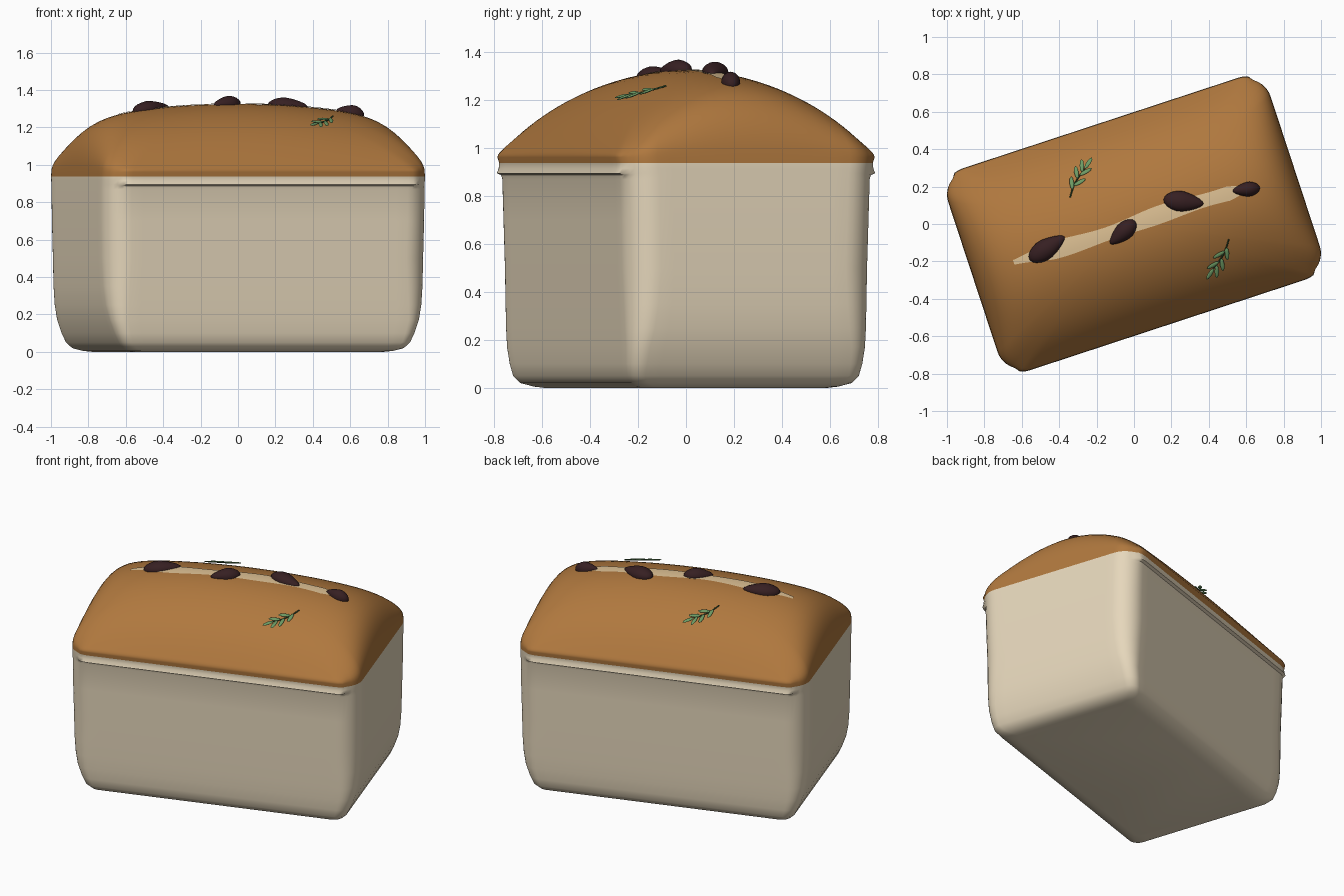
import bpy, bmesh, math
from mathutils import Matrix, Vector

cube = bpy.data.objects.get("Cube")
if cube:
    bpy.data.objects.remove(cube, do_unlink=True)

TURN = Matrix.Rotation(math.radians(18.2), 4, 'Z')
UNTURN = TURN.inverted()
HALF_L, HALF_W, CORNER = 0.905, 0.553, 0.13
LIP_Z, RISE = 0.962, 0.363


def material(name, rgb):
    m = bpy.data.materials.new(name)
    m.use_nodes = True
    m.diffuse_color = (*rgb, 1)
    m.node_tree.nodes["Principled BSDF"].inputs["Base Color"].default_value = (*rgb, 1)
    return m


DOUGH = material("pale_dough", (0.79, 0.68, 0.50))
CRUST = material("brown_crust", (0.43, 0.187, 0.048))
CRUMB = material("tan_crumb", (0.74, 0.54, 0.30))
SEED = material("dark_seed", (0.037, 0.014, 0.016))
LEAF = material("leaf_green", (0.15, 0.32, 0.125))
STEM = material("stem_green", (0.035, 0.09, 0.03))


def finish(bm, name, mats, angle=50):
    bmesh.ops.recalc_face_normals(bm, faces=bm.faces)
    me = bpy.data.meshes.new(name)
    bm.to_mesh(me)
    bm.free()
    for m in mats:
        me.materials.append(m)
    ob = bpy.data.objects.new(name, me)
    bpy.context.collection.objects.link(ob)
    bpy.ops.object.select_all(action='DESELECT')
    ob.select_set(True)
    bpy.context.view_layer.objects.active = ob
    bpy.ops.object.shade_smooth_by_angle(angle=math.radians(angle))
    return ob


def dome(u, v, s=None):
    """Crust height in the loaf's own axes; s runs from 0 at the middle to 1 at the lip."""
    a, b = min(abs(u) / HALF_L, 1), min(abs(v) / HALF_W, 1)
    edge = math.sqrt(1 - (max(a, b) if s is None else s) ** 10)
    return LIP_Z + RISE * edge * (1 - 0.25 * a * a) * (1 - 0.8 * b * b)


def lie_on_crust(x, y, angle, lift=0.0):
    """Matrix lying on the crust, its x axis along a compass angle."""
    def at(px, py):
        p = UNTURN @ Vector((px, py, 0))
        return Vector((px, py, dome(p.x, p.y)))
    e = 0.01
    n = (at(x + e, y) - at(x - e, y)).cross(at(x, y + e) - at(x, y - e)).normalized()
    d = Vector((math.cos(angle), math.sin(angle), 0))
    d = (d - n * d.dot(n)).normalized()
    m = Matrix((d, n.cross(d), n)).transposed().to_4x4()
    return Matrix.Translation(at(x, y) + n * lift) @ m


def outline(hl, hw, r):
    """Rounded rectangle with evenly divided sides and corners."""
    pts = []
    signs = ((1, 1), (-1, 1), (-1, -1), (1, -1))
    for k, (sx, sy) in enumerate(signs):
        for i in range(9):
            a = math.pi / 2 * (k + i / 8)
            pts.append(Vector((sx * (hl - r) + r * math.cos(a),
                               sy * (hw - r) + r * math.sin(a))))
        nx, ny = signs[(k + 1) % 4]
        a = math.pi / 2 * (k + 1)
        start = pts[-1]
        end = Vector((nx * (hl - r) + r * math.cos(a), ny * (hw - r) + r * math.sin(a)))
        n = 24 if k % 2 == 0 else 14
        pts += [start.lerp(end, i / n) for i in range(1, n)]
    return pts


def push_sides(pts, amount):
    """Move the long sides outward, leaving ends and corners in place."""
    reach = max(p.y for p in pts)
    scale = max(p.x for p in pts) / HALF_L
    for p in pts:
        if abs(p.x) < 0.83 * scale and abs(p.y) > reach * 0.97:
            p.y += math.copysign(amount, p.y)
    return pts


# Loaf: stacked rings with a groove under the lip, then a domed crust
rings = []
for z, hl, hw, r, push in ((0, 0.70, 0.41, 0.06, 0), (0.005, 0.745, 0.44, 0.06, 0),
                           (0.02, 0.79, 0.485, 0.06, 0), (0.05, 0.818, 0.507, 0.06, 0),
                           (0.1, 0.842, 0.517, 0.07, 0), (0.17, 0.868, 0.523, 0.08, 0),
                           (0.25, 0.886, 0.527, 0.1, 0), (0.35, 0.896, 0.53, 0.115, 0),
                           (0.5, 0.902, 0.535, CORNER, 0), (0.7, 0.906, 0.54, CORNER, 0),
                           (0.87, 0.907, 0.545, CORNER, 0), (0.888, 0.907, 0.546, CORNER, -0.004),
                           (0.895, 0.907, 0.547, CORNER, -0.022), (0.915, 0.907, 0.549, CORNER, -0.012),
                           (0.938, 0.907, 0.551, CORNER, 0.008)):
    rings.append([(p.x, p.y, z) for p in push_sides(outline(hl, hw, r), push)])
STEPS = 24
for i in range(STEPS, 0, -1):
    s = math.sin(math.pi / 2 * i / STEPS)
    pts = push_sides([p * s for p in outline(HALF_L, HALF_W, CORNER)], 0.014 * s ** 8)
    rings.append([(p.x, p.y, dome(p.x, p.y, s)) for p in pts])

bm = bmesh.new()
rows = [[bm.verts.new(TURN @ Vector(c)) for c in ring] for ring in rings]
count = len(rows[0])
bm.faces.new(rows[0])
for lo, hi in zip(rows, rows[1:]):
    for i in range(count):
        j = (i + 1) % count
        bm.faces.new((lo[i], lo[j], hi[j], hi[i]))
tip = bm.verts.new((0, 0, dome(0, 0)))
for i in range(count):
    bm.faces.new((rows[-1][i], rows[-1][(i + 1) % count], tip))
for f in bm.faces:
    f.material_index = int(min(v.co.z for v in f.verts) > 0.93)
finish(bm, "loaf", (DOUGH, CRUST))

# Scored split along the ridge, a thin wavy plate following the crust
bm = bmesh.new()
prev = None
for i in range(41):
    t = i / 40
    u = -0.675 + 1.3 * t
    half = 0.042 * min(1, t * 4 + 0.35, (1 - t) * 10 + 0.3) * (1 + 0.15 * math.sin(11 * u))
    mid = 0.006 * math.sin(7 * u)
    row = []
    for k in range(-2, 3):
        v = mid + half * k / 2
        row.append(bm.verts.new(TURN @ Vector((u, v, dome(u, v) + 0.004))))
    if prev:
        for k in range(4):
            bm.faces.new((prev[k], row[k], row[k + 1], prev[k + 1]))
    prev = row
finish(bm, "score_split", (CRUMB,))

# Drop-shaped seeds, pointed toward their own +x
for i, (x, y, deg, length, width) in enumerate((
        (-0.465, -0.13, 33, 0.225, 0.115), (-0.06, -0.045, 222, 0.18, 0.1),
        (0.265, 0.12, -6, 0.215, 0.115), (0.6, 0.185, 187, 0.15, 0.082))):
    bm = bmesh.new()
    bmesh.ops.create_icosphere(bm, subdivisions=3, radius=1)
    for v in bm.verts:
        taper = 1 - 0.35 * max(v.co.x + 0.2, 0)
        v.co = Vector((v.co.x * length / 2, v.co.y * taper * width / 2, v.co.z * taper * 0.046))
    bm.transform(lie_on_crust(x, y, math.radians(deg)))
    finish(bm, f"seed_{i + 1}", (SEED,))


def sprig(name, x, y, deg):
    """Herb sprig on a straight tangent plane: bent stem, alternate leaves and a tip leaf."""
    place = lie_on_crust(x, y, math.radians(deg), 0.008)
    path = [Vector((0.022 * i, 0.012 * math.sin(i * 0.4), 0)) for i in range(9)]
    curve = bpy.data.curves.new(name + "_stem", 'CURVE')
    curve.dimensions = '3D'
    curve.bevel_depth = 0.004
    curve.bevel_resolution = 1
    spline = curve.splines.new('POLY')
    spline.points.add(len(path) - 1)
    for pt, p in zip(spline.points, path):
        pt.co = (*(place @ p), 1)
    curve.materials.append(STEM)
    bpy.context.collection.objects.link(bpy.data.objects.new(name + "_stem", curve))
    bm = bmesh.new()
    for k, spread in ((2, 0.55), (3, -0.6), (5, 0.6), (6, -0.6), (7, 0.5), (8, -0.1)):
        made = bmesh.ops.create_uvsphere(bm, u_segments=8, v_segments=6, radius=1)["verts"]
        leaf = Matrix.Translation(path[k]) @ Matrix.Rotation(spread, 4, 'Z')
        leaf = leaf @ Matrix.Translation((0.038, 0, 0.003)) @ Matrix.Diagonal((0.037, 0.012, 0.005, 1))
        bmesh.ops.transform(bm, verts=made, matrix=place @ leaf)
    finish(bm, name + "_leaves", (LEAF,))


sprig("back_sprig", -0.34, 0.14, 68)
sprig("front_sprig", 0.505, -0.08, 247)
